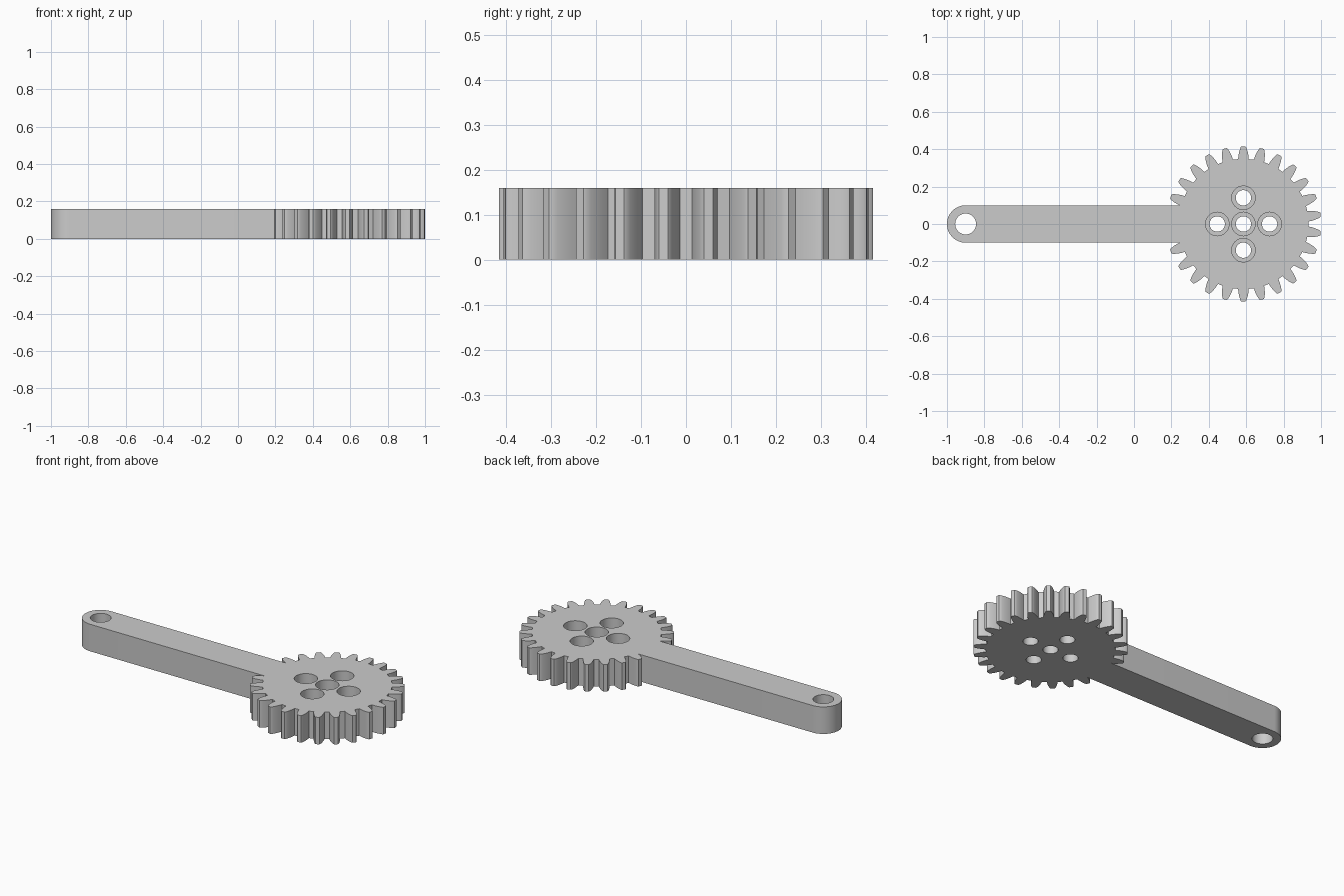
import bpy, bmesh
from math import sin, cos, pi, radians

old = bpy.data.objects.get("Cube")
if old:
    bpy.data.objects.remove(old, do_unlink=True)

THICK = 0.16
GEAR_X, TEETH = 0.585, 26
ARM_X, ARM_R = -0.9, 0.1
# Half of a tooth: radius and half angle from root to tip
FLANK = [(0.348, 0.082), (0.365, 0.074), (0.385, 0.0605), (0.400, 0.047), (0.411, 0.035), (0.4155, 0.024)]

grey = bpy.data.materials.new("light grey")
grey.use_nodes = True
grey.diffuse_color = (0.6, 0.6, 0.6, 1)
grey.node_tree.nodes["Principled BSDF"].inputs["Base Color"].default_value = (0.6, 0.6, 0.6, 1)


def make_object(name, bm):
    bmesh.ops.recalc_face_normals(bm, faces=bm.faces)
    mesh = bpy.data.meshes.new(name)
    bm.to_mesh(mesh)
    bm.free()
    mesh.materials.append(grey)
    obj = bpy.data.objects.new(name, mesh)
    bpy.context.collection.objects.link(obj)
    return obj


def gear_points():
    # Counterclockwise from the gap facing -x, all the way round
    pts = []
    for i in range(TEETH):
        mid = -pi + (i + 0.5) * 2 * pi / TEETH
        for r, a in FLANK:
            pts.append((GEAR_X + r * cos(mid - a), r * sin(mid - a)))
        for r, a in reversed(FLANK):
            pts.append((GEAR_X + r * cos(mid + a), r * sin(mid + a)))
    return pts


def crossing(p, q, y):
    t = (y - p[1]) / (q[1] - p[1])
    return (p[0] + t * (q[0] - p[0]), y)


# Gear outline with the teeth behind the arm left out
gear = gear_points()
kept = [i for i, (x, y) in enumerate(gear) if x > GEAR_X or abs(y) > ARM_R]
first, last = kept[0], kept[-1]
outline = [crossing(gear[first - 1], gear[first], -ARM_R)]
outline += [gear[i] for i in kept]
outline.append(crossing(gear[last], gear[last + 1], ARM_R))

# Rounded end of the arm
for i in range(33):
    a = pi / 2 + pi * i / 32
    outline.append((ARM_X + ARM_R * cos(a), ARM_R * sin(a)))

# Gear and arm as one extruded plate
bm = bmesh.new()
base = bm.faces.new([bm.verts.new((x, y, 0)) for x, y in outline])
top = bmesh.ops.extrude_face_region(bm, geom=[base], use_keep_orig=True)["geom"]
bmesh.ops.translate(bm, vec=(0, 0, THICK), verts=[g for g in top if isinstance(g, bmesh.types.BMVert)])
body = make_object("gear_arm", bm)


def add_plug(bm, x, y, profile, n=40):
    # Lathed plug from (radius, height) pairs
    rings = [[bm.verts.new((x + r * cos(2 * pi * k / n), y + r * sin(2 * pi * k / n), z))
              for k in range(n)] for r, z in profile]
    for lo, hi in zip(rings, rings[1:]):
        for k in range(n):
            j = (k + 1) % n
            bm.faces.new((lo[k], lo[j], hi[j], hi[k]))
    bm.faces.new(rings[0][::-1])
    bm.faces.new(rings[-1])


# Stepped screw holes in the gear and a plain hole in the arm end
bm = bmesh.new()
STEP = [(0.041, -0.05), (0.041, 0.06), (0.063, 0.06), (0.063, 0.25)]
for dx, dy in [(0, 0), (1, 0), (-1, 0), (0, 1), (0, -1)]:
    add_plug(bm, GEAR_X + 0.14 * dx, 0.14 * dy, STEP)
add_plug(bm, ARM_X, 0, [(0.056, -0.05), (0.056, 0.25)])
cutter = make_object("hole_cutter", bm)
cutter.hide_render = True

cut = body.modifiers.new("holes", "BOOLEAN")
cut.operation = "DIFFERENCE"
cut.solver = "EXACT"
cut.object = cutter
bpy.ops.object.select_all(action="DESELECT")
body.select_set(True)
bpy.context.view_layer.objects.active = body
bpy.ops.object.modifier_apply(modifier=cut.name)
bpy.data.objects.remove(cutter, do_unlink=True)
bpy.ops.object.shade_smooth_by_angle(angle=radians(25))
